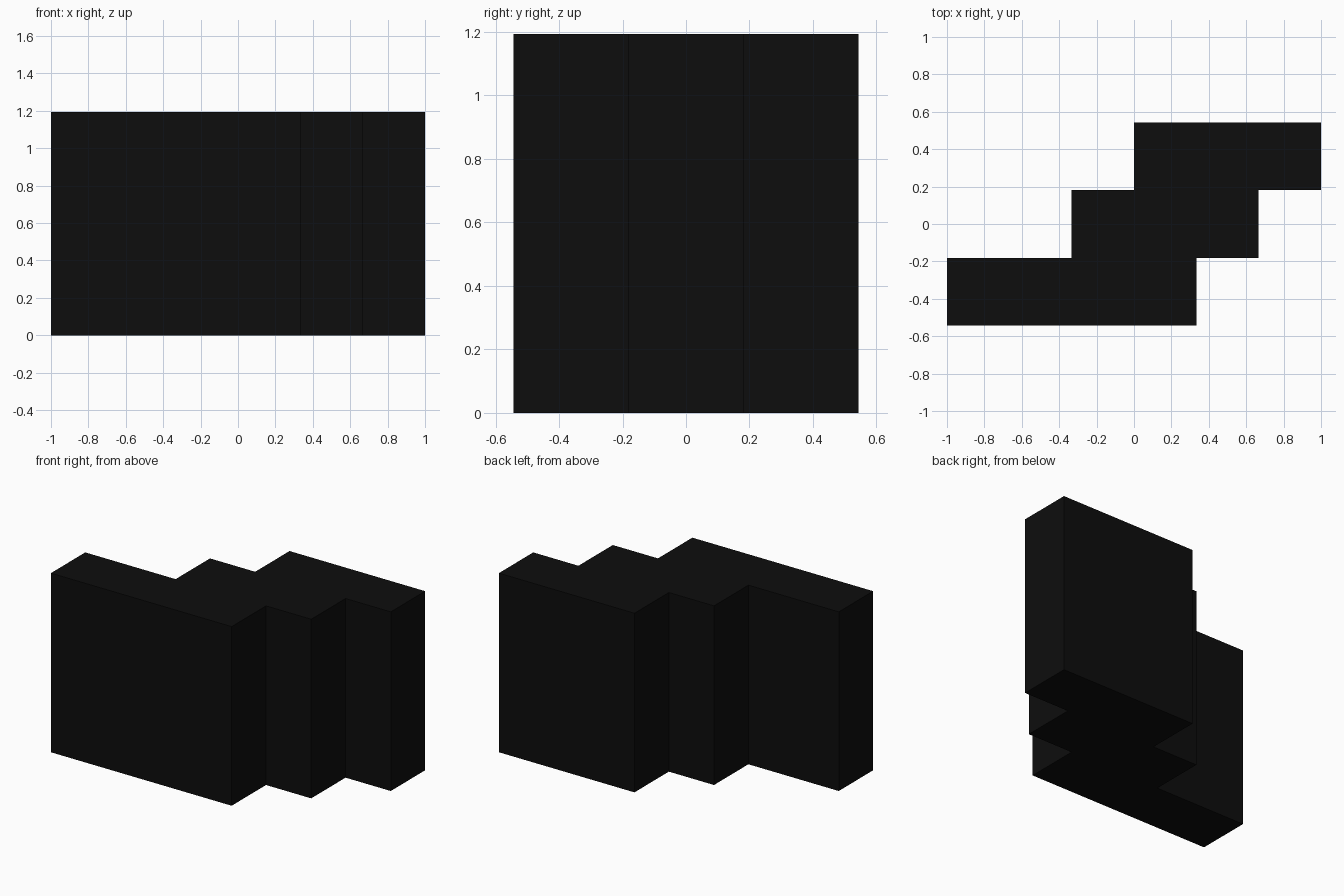
import bpy

cube = bpy.data.objects.get("Cube")
if cube:
    bpy.data.objects.remove(cube, do_unlink=True)

HEIGHT = 1.194
DEPTH = 0.362

# Near-black finish shared by every slab
black = bpy.data.materials.new("matte_black")
black.use_nodes = True
colour = (0.004, 0.004, 0.004, 1)
black.diffuse_color = colour
black.node_tree.nodes["Principled BSDF"].inputs["Base Color"].default_value = colour


def slab(name, left, right, y):
    """Upright box spanning left..right in x, centred on y, standing on the ground."""
    bpy.ops.mesh.primitive_cube_add(size=1, location=((left + right) / 2, y, HEIGHT / 2))
    obj = bpy.context.object
    obj.name = name
    obj.scale = (right - left, DEPTH, HEIGHT)
    bpy.ops.object.transform_apply(location=False, rotation=False, scale=True)
    obj.data.materials.append(black)


# Three touching slabs, stepped sideways from front to back
slab("front_slab", -1, 1 / 3, -DEPTH)
slab("middle_slab", -1 / 3, 2 / 3, 0)
slab("back_slab", 0, 1, DEPTH)
